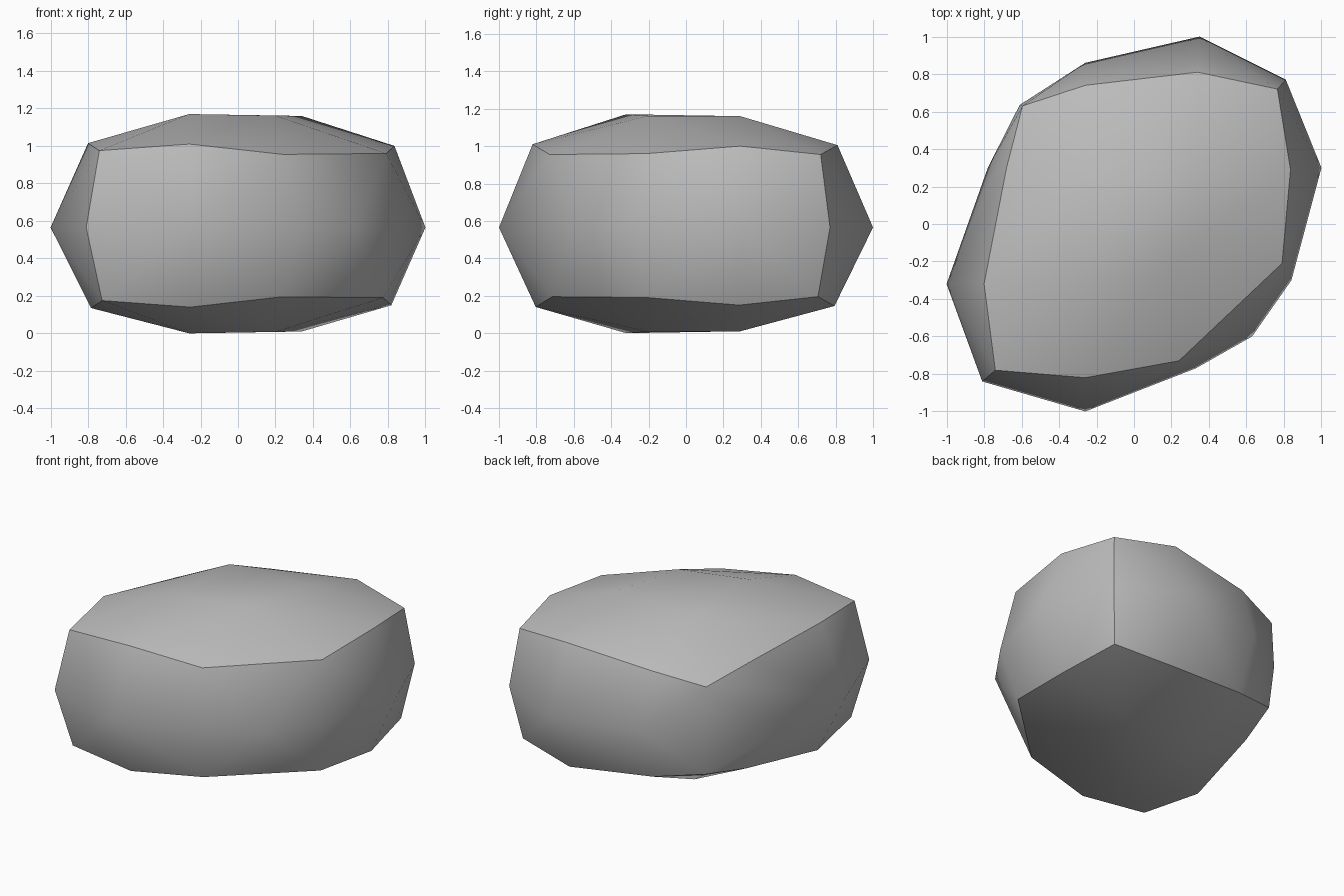
import bpy
import bmesh

cube = bpy.data.objects.get("Cube")
if cube:
    bpy.data.objects.remove(cube, do_unlink=True)

# One plain stone colour
stone = bpy.data.materials.new("stone grey")
stone.use_nodes = True
colour = (0.5, 0.5, 0.5, 1.0)
stone.diffuse_color = colour
stone.node_tree.nodes["Principled BSDF"].inputs["Base Color"].default_value = colour

# Widest outline, at mid height
MID = 0.565
girdle = [(-1, -0.32), (-0.81, -0.84), (-0.26, -1), (0.33, -0.77), (0.63, -0.6),
          (0.84, -0.3), (1, 0.3), (0.81, 0.77), (0.35, 1), (-0.26, 0.86),
          (-0.61, 0.635), (-0.78, 0.3)]

# Sharp rim where the sides meet the crown
rim = [(-0.8, -0.32, 1.015), (-0.74, -0.78, 0.975), (-0.26, -0.82, 1.01),
       (0.24, -0.73, 0.955), (0.79, -0.21, 0.96), (0.835, 0.29, 1.0),
       (0.765, 0.72, 0.955), (0.34, 0.81, 1.005), (-0.26, 0.74, 0.943),
       (-0.595, 0.63, 0.88), (-0.68, 0.3, 0.94)]

# Low crown of the dome
crown = [(-0.26, -0.32, 1.17), (0.2, -0.2, 1.162), (0.34, 0.29, 1.16), (-0.26, 0.28, 1.15)]

# Upper half, then the slightly narrower mirrored underside
points = [(x, y, MID) for x, y in girdle] + rim + crown
points += [(x * 0.98, y * 0.98, 1.15 - z) for x, y, z in rim]
points += [(x, y, 1.17 - z) for x, y, z in crown]

bm = bmesh.new()
for p in points:
    bm.verts.new(p)
hull = bmesh.ops.convex_hull(bm, input=bm.verts[:])
loose = [v for v in bm.verts if not v.link_faces]
bmesh.ops.delete(bm, geom=loose, context="VERTS")
bmesh.ops.recalc_face_normals(bm, faces=bm.faces[:])

mesh = bpy.data.meshes.new("boulder")
bm.to_mesh(mesh)
bm.free()
mesh.materials.append(stone)
boulder = bpy.data.objects.new("boulder", mesh)
bpy.context.collection.objects.link(boulder)

# Smooth facets with a crisp rim
bpy.ops.object.select_all(action="DESELECT")
boulder.select_set(True)
bpy.context.view_layer.objects.active = boulder
bpy.ops.object.shade_smooth_by_angle(angle=0.61)
